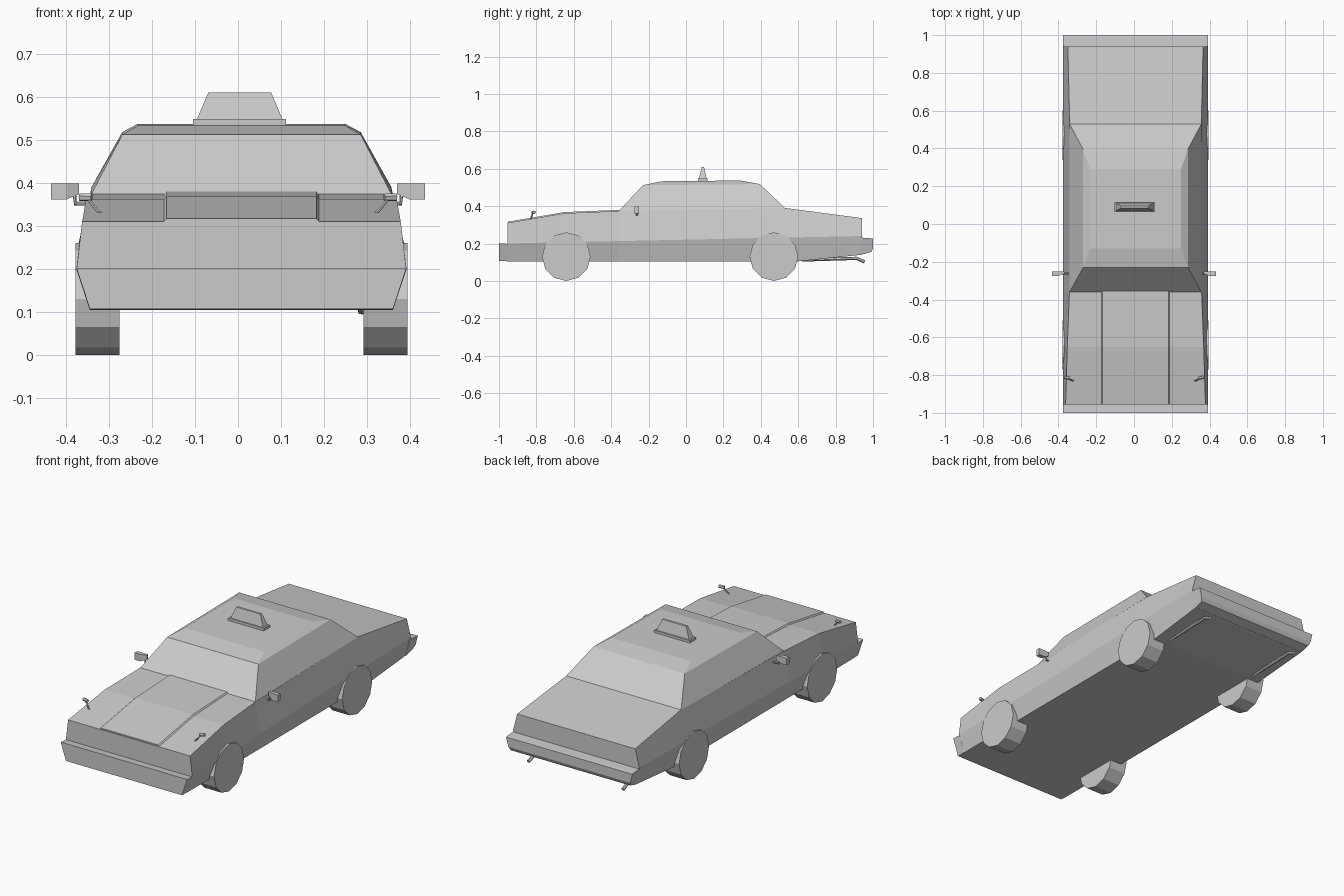
import bpy, math
from mathutils import Vector

if "Cube" in bpy.data.objects:
    bpy.data.objects.remove(bpy.data.objects["Cube"])

CX = 0.008  # body centreline


def make_mesh(name, verts, faces):
    me = bpy.data.meshes.new(name)
    me.from_pydata(verts, [], faces)
    me.update()
    ob = bpy.data.objects.new(name, me)
    bpy.context.collection.objects.link(ob)
    return ob


def loft(name, rings):
    """Skin a closed solid through rings of equal point count."""
    n = len(rings[0])
    verts = [p for r in rings for p in r]
    faces = [(k * n + i, k * n + (i + 1) % n, (k + 1) * n + (i + 1) % n, (k + 1) * n + i)
             for k in range(len(rings) - 1) for i in range(n)]
    faces += [tuple(range(n))[::-1], tuple(range(len(verts) - n, len(verts)))]
    return make_mesh(name, verts, faces)


def section(y, half, cx=CX):
    """Symmetric cross-section from half points (x, z), listed bottom to top."""
    return [(cx + x, y, z) for x, z in half] + [(cx - x, y, z) for x, z in reversed(half)]


def rect(x, y, corners_z=None):
    return None


def plate(hx, y0, y1, z0, z1, cx=CX):
    """Four-corner ring, front edge at z0 and rear edge at z1."""
    return [(cx - hx, y0, z0), (cx + hx, y0, z0), (cx + hx, y1, z1), (cx - hx, y1, z1)]


def tube(name, pts, r, sides=6):
    """Thin faceted rod along a path."""
    pts = [Vector(p) for p in pts]
    rings = []
    for i, p in enumerate(pts):
        d = (pts[min(i + 1, len(pts) - 1)] - pts[max(i - 1, 0)]).normalized()
        u = d.orthogonal().normalized()
        if i:
            u = (prev - d * prev.dot(d)).normalized()
        prev = u
        v = d.cross(u)
        rings.append([p + r * (u * math.cos(a) + v * math.sin(a))
                      for a in (2 * math.pi * k / sides for k in range(sides))])
    return loft(name, rings)


# Main body: half sections of sill, widest line and shoulder
loft("body", [
    section(-0.955, [(0.352, 0.105), (0.383, 0.200), (0.370, 0.310)]),
    section(-0.65, [(0.353, 0.105), (0.383, 0.207), (0.361, 0.362)]),
    section(-0.36, [(0.353, 0.105), (0.383, 0.213), (0.350, 0.374)]),
    section(0.53, [(0.353, 0.105), (0.383, 0.232), (0.348, 0.390)]),
    section(0.60, [(0.353, 0.105), (0.383, 0.233), (0.350, 0.381)]),
    section(0.94, [(0.360, 0.140), (0.383, 0.240), (0.358, 0.336)]),
])

# Bumpers
loft("front_bumper", [
    section(-1.0, [(0.352, 0.107), (0.383, 0.202)]),
    section(-0.95, [(0.352, 0.105), (0.383, 0.198)]),
])
loft("rear_bumper", [
    section(0.93, [(0.360, 0.138), (0.383, 0.232)]),
    section(0.99, [(0.362, 0.155), (0.383, 0.228)]),
    section(1.0, [(0.370, 0.175), (0.383, 0.226)]),
])

# Cabin with a shallow crowned roof
loft("cabin", [
    plate(0.349, -0.36, 0.53, 0.373, 0.389),
    plate(0.277, -0.23, 0.395, 0.512, 0.518),
    plate(0.241, -0.13, 0.29, 0.533, 0.537),
])

# Raised bonnet panel
loft("bonnet_panel", [
    [(CX + s * w, y, z) for s, w, z in
     ((-1, 0.19, zb - 0.01), (1, 0.19, zb - 0.01), (1, 0.174, zb + 0.006), (-1, 0.174, zb + 0.006))]
    for y, zb in ((-0.952, 0.311), (-0.65, 0.362), (-0.355, 0.374))
])

# Roof sign on its base
loft("sign_base", [
    plate(0.108, 0.064, 0.116, 0.53, 0.53, 0.004),
    plate(0.108, 0.064, 0.116, 0.549, 0.549, 0.004),
])
loft("roof_sign", [
    plate(0.099, 0.070, 0.110, 0.549, 0.549, 0.004),
    plate(0.073, 0.084, 0.096, 0.610, 0.610, 0.004),
])

for side, s in (("left", -1), ("right", 1)):
    # Wheels
    for end, y in (("front", -0.64), ("rear", 0.47)):
        bpy.ops.mesh.primitive_cylinder_add(
            vertices=12, radius=0.13, depth=0.103,
            location=(CX + s * 0.3345, y, 0.13), rotation=(0, math.pi / 2, 0))
        bpy.context.object.name = f"{end}_{side}_wheel"

    # Door mirrors: tapered housing on a bent stalk
    def housing(x, y0, y1, z0, z1):
        return [(s * x, y0, z0), (s * x, y1, z0), (s * x, y1, z1), (s * x, y0, z1)]
    loft(f"{side}_door_mirror", [
        housing(0.369, -0.262, -0.252, 0.374, 0.398),
        housing(0.400, -0.275, -0.252, 0.361, 0.399),
        housing(0.434, -0.275, -0.252, 0.361, 0.399),
    ])
    tube(f"{side}_mirror_stalk",
         [(s * 0.34, -0.262, 0.352), (s * 0.378, -0.262, 0.352), (s * 0.380, -0.260, 0.378)], 0.005)

    # Small wing mirrors on the bonnet corners
    tube(f"{side}_wing_mirror_stalk",
         [(s * 0.318, -0.828, 0.328), (s * 0.326, -0.829, 0.335), (s * 0.346, -0.820, 0.360)], 0.004)
    tube(f"{side}_wing_mirror", [(s * 0.340, -0.818, 0.366), (s * 0.368, -0.811, 0.367)], 0.009)

    # Exhaust pipes with downturned tips
    tube(f"{side}_exhaust",
         [(s * 0.285, 0.62, 0.112), (s * 0.285, 0.91, 0.121), (s * 0.287, 0.955, 0.102)], 0.009)

# Consistent outward normals on every part
import bmesh
for ob in bpy.context.scene.objects:
    bm = bmesh.new()
    bm.from_mesh(ob.data)
    bmesh.ops.recalc_face_normals(bm, faces=bm.faces)
    bm.to_mesh(ob.data)
    bm.free()
